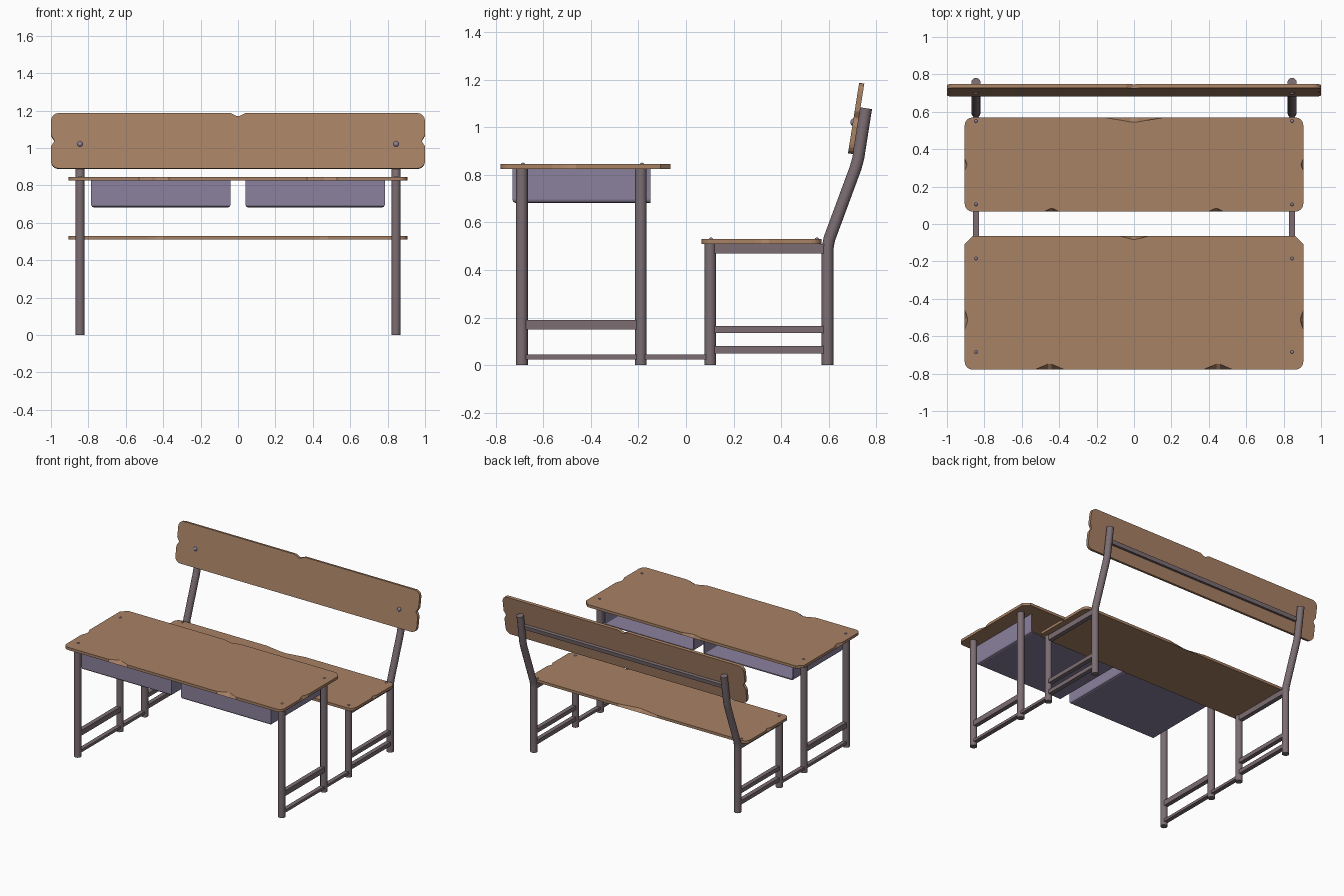
import bpy, bmesh, math
from mathutils import Matrix, Vector

if "Cube" in bpy.data.objects:
    bpy.data.objects.remove(bpy.data.objects["Cube"])


def material(name, rgb):
    m = bpy.data.materials.new(name)
    m.use_nodes = True
    m.diffuse_color = (*rgb, 1)
    m.node_tree.nodes["Principled BSDF"].inputs["Base Color"].default_value = (*rgb, 1)
    return m


WOOD = material("brown wood", (0.39, 0.22, 0.13))
STEEL = material("grey steel", (0.20, 0.155, 0.17))
TRAY = material("lilac metal", (0.26, 0.22, 0.335))
LEG_X = 0.845


def finish(name, bm, mat, smooth=False):
    bmesh.ops.recalc_face_normals(bm, faces=bm.faces[:])
    mesh = bpy.data.meshes.new(name)
    bm.to_mesh(mesh)
    bm.free()
    mesh.materials.append(mat)
    ob = bpy.data.objects.new(name, mesh)
    bpy.context.collection.objects.link(ob)
    if smooth:
        bpy.ops.object.select_all(action="DESELECT")
        ob.select_set(True)
        bpy.context.view_layer.objects.active = ob
        bpy.ops.object.shade_smooth_by_angle(angle=math.radians(35))
    return ob


def box(name, lo, hi, mat):
    lo, hi = Vector(lo), Vector(hi)
    bm = bmesh.new()
    bmesh.ops.create_cube(bm, size=1, matrix=Matrix.Translation((lo + hi) / 2)
                          @ Matrix.Diagonal((*(hi - lo), 1)))
    return finish(name, bm, mat)


def tube(name, x, path, radius=0.025, sides=12):
    """Sweep a ring along (y, z) points, mitred at the bends."""
    bm = bmesh.new()
    pts = [Vector((x, y, z)) for y, z in path]
    rings = []
    for i, p in enumerate(pts):
        t = (pts[min(i + 1, len(pts) - 1)] - pts[max(i - 1, 0)]).normalized()
        across = Vector((1, 0, 0))
        side = t.cross(across)
        angles = [2 * math.pi * k / sides for k in range(sides)]
        rings.append([bm.verts.new(p + radius * (across * math.cos(a) + side * math.sin(a)))
                      for a in angles])
    for a, b in zip(rings, rings[1:]):
        for k in range(sides):
            n = (k + 1) % sides
            bm.faces.new((a[k], a[n], b[n], b[k]))
    bm.faces.new(rings[0])
    bm.faces.new(rings[-1])
    return finish(name, bm, STEEL, True)


def board(name, half_x, half_y, thick, notches, through, matrix, back_cut=False):
    """Rounded plank; notches are (side, position, half width, depth).
    through = share of the notch depth kept on the underside."""
    r = 0.042
    # per side: start corner, direction along it, inward direction
    sides = {"front": ((-half_x, -half_y), (1, 0), (0, 1), half_x),
             "right": ((half_x, -half_y), (0, 1), (-1, 0), half_y),
             "back": ((half_x, half_y), (-1, 0), (0, -1), half_x),
             "left": ((-half_x, half_y), (0, -1), (1, 0), half_y)}

    def outline(factor):
        pts = []
        for side, (start, along, inward, half) in sides.items():
            s, d, n = Vector(start), Vector(along), Vector(inward)
            cut = back_cut and side in ("back", "left")
            # corner at the start of this side
            centre = s + r * (d + n)
            for k in ((0, 4) if cut else range(5)):
                a = k * math.pi / 8
                pts.append(centre - r * (d * math.cos(a) + n * math.sin(a)))
            mid = s + d * half
            mine = [(p * (d.x + d.y), w, dep) for sd, p, w, dep in notches if sd == side]
            for p, w, dep in sorted(mine):
                for off, k in ((-w, 0), (-w * 0.12, 1), (w * 0.12, 1), (w, 0)):
                    pts.append(mid + d * (p + off) + n * dep * k * factor)
        return pts

    bm = bmesh.new()
    top = [bm.verts.new((p.x, p.y, thick / 2)) for p in outline(1)]
    low = [bm.verts.new((p.x, p.y, -thick / 2)) for p in outline(through)]
    bm.faces.new(top)
    bm.faces.new(low[::-1])
    for i in range(len(top)):
        j = (i + 1) % len(top)
        bm.faces.new((low[i], low[j], top[j], top[i]))
    bmesh.ops.transform(bm, matrix=matrix, verts=bm.verts)
    return finish(name, bm, WOOD)


def bolt(name, pos, radius, tilt=0):
    bm = bmesh.new()
    bmesh.ops.create_uvsphere(bm, u_segments=12, v_segments=8, radius=radius,
                              matrix=Matrix.Translation(pos) @ Matrix.Rotation(tilt, 4, "X")
                              @ Matrix.Diagonal((1, 1, 0.7, 1)))
    finish(name, bm, TRAY, True)


# Desk top and seat
board("desk_top", 0.905, 0.357, 0.02,
      [("front", -0.45, 0.08, 0.03), ("front", 0.45, 0.08, 0.03),
       ("back", 0, 0.075, 0.017), ("left", -0.09, 0.05, 0.016), ("right", -0.09, 0.05, 0.016)],
      0, Matrix.Translation((0, -0.422, 0.835)), back_cut=True)
board("seat", 0.905, 0.252, 0.02,
      [("front", -0.44, 0.04, 0.018), ("front", 0.44, 0.04, 0.018),
       ("back", 0, 0.16, 0.024), ("left", 0, 0.03, 0.012), ("right", 0, 0.03, 0.012)],
      0, Matrix.Translation((0, 0.318, 0.52)))

# Leaning backrest
LEAN = math.radians(81)
rest = Matrix.Translation((0, 0.715, 1.037)) @ Matrix.Rotation(LEAN, 4, "X")
board("backrest", 1.0, 0.15, 0.022,
      [("back", 0, 0.04, 0.017), ("left", 0, 0.03, 0.017), ("right", 0, 0.03, 0.017)],
      0.9, rest)
bar = box("backrest_bar", (-LEG_X, -0.06, -0.033), (LEG_X, -0.03, -0.011), STEEL)
bar.data.transform(rest)

# Side frames
for side, x in (("left", LEG_X), ("right", -LEG_X)):
    tube(f"{side}_desk_front_leg", x, [(-0.69, 0), (-0.69, 0.825)])
    tube(f"{side}_desk_back_leg", x, [(-0.19, 0), (-0.19, 0.825)])
    tube(f"{side}_seat_front_leg", x, [(0.102, 0), (0.102, 0.51)])
    tube(f"{side}_back_post", x,
         [(0.595, 0), (0.595, 0.49), (0.602, 0.53), (0.713, 0.83), (0.724, 0.87), (0.757, 1.08)])
    for part, y0, y1, z0, z1 in (("desk_rail", -0.69, -0.19, 0.15, 0.19),
                                 ("floor_rail", -0.69, 0.10, 0.025, 0.045),
                                 ("seat_rail", 0.10, 0.595, 0.47, 0.51),
                                 ("upper_stretcher", 0.10, 0.595, 0.135, 0.165),
                                 ("lower_stretcher", 0.10, 0.595, 0.05, 0.08)):
        box(f"{side}_{part}", (x - 0.016, y0, z0), (x + 0.016, y1, z1), STEEL)
    # Bolt heads
    for y in (-0.685, -0.185):
        bolt(f"{side}_desk_bolt", (x, y, 0.845), 0.009)
    for y in (0.105, 0.55):
        bolt(f"{side}_seat_bolt", (x, y, 0.53), 0.009)
    bolt(f"{side}_backrest_bolt", rest @ Vector((x, -0.017, 0.011)), 0.015, LEAN)

# Book trays under the desk, open towards the seat
for side, x0, x1 in (("left", 0.04, 0.785), ("right", -0.785, -0.04)):
    tray = box(f"{side}_book_tray", (x0, -0.73, 0.682), (x1, -0.15, 0.826), TRAY)
    bm = bmesh.new()
    bm.from_mesh(tray.data)
    bmesh.ops.delete(bm, geom=[f for f in bm.faces if f.normal.y > 0.5 or f.normal.z > 0.5],
                     context="FACES")
    low_edges = [e for e in bm.edges if not e.is_boundary
                 and all(v.co.z < 0.7 for v in e.verts)]
    bmesh.ops.bevel(bm, geom=low_edges, offset=0.014, segments=2, profile=0.5, affect="EDGES")
    bm.to_mesh(tray.data)
    bm.free()
    wall = tray.modifiers.new("wall", "SOLIDIFY")
    wall.thickness = 0.008
    wall.offset = -1
